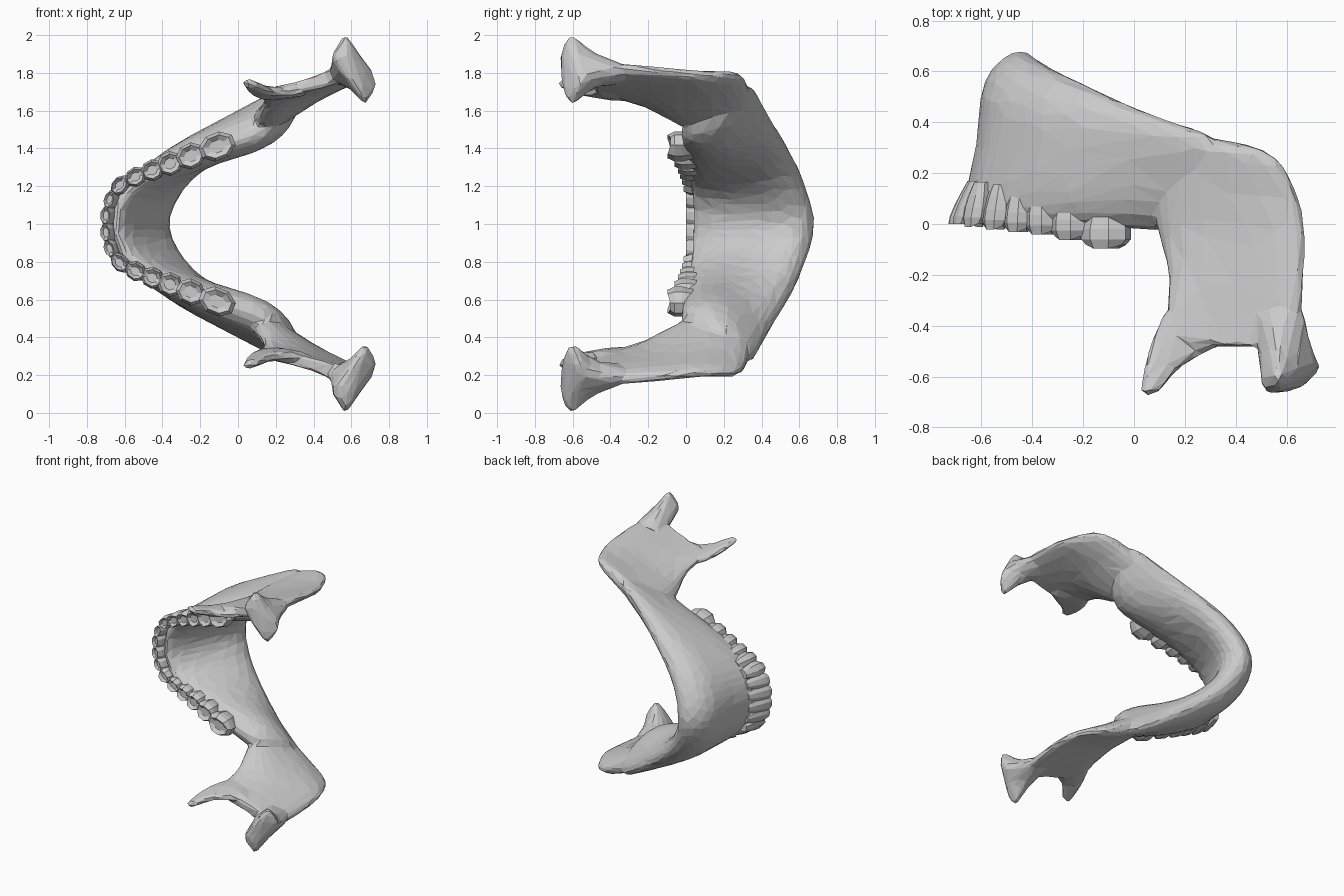
import bpy, bmesh, math
from mathutils import Vector

# Sections: (angle, three points from one edge to the other), point = x, y, half-width h, thickness
BODY = [
    (0,  (-.65, .07, 0, .10),  (-.535, .34, 0, .16),  (-.49, .595, 0, .32)),
    (33, (-.60, .07, .175, .11), (-.50, .34, .16, .19), (-.43, .55, .17, .29)),
    (55, (-.40, .05, .305, .14), (-.36, .31, .305, .19), (-.285, .51, .33, .22)),
    (62, (-.15, .05, .405, .18), (-.12, .25, .42, .21), (-.04, .415, .495, .17)),
    (65, (.06, .04, .465, .20),  (.14, .20, .505, .26), (.18, .35, .635, .14)),
    (62, (.22, .00, .54, .17),  (.31, .18, .65, .17),  (.38, .31, .75, .10)),
]
RAMUS = [
    (62, (.14, .37, .59, .11),  (.34, .325, .73, .10),  (.50, .32, .785, .07)),
    (62, (.18, .25, .58, .16),  (.38, .24, .715, .12),  (.59, .20, .79, .07)),
    (62, (.13, .10, .55, .19),  (.36, .12, .69, .12),  (.64, .06, .785, .08)),
    (64, (.15, -.05, .57, .17), (.40, -.05, .705, .09), (.65, -.05, .80, .08)),
    (68, (.18, -.20, .65, .10), (.40, -.22, .72, .08), (.64, -.20, .81, .09)),
    (72, (.15, -.35, .68, .07), (.38, -.40, .72, .06), (.63, -.36, .82, .10)),
    (72, (.12, -.44, .69, .06), (.38, -.49, .73, .06), (.60, -.46, .82, .11)),
    (72, (.14, -.46, .69, .05), (.38, -.51, .73, .05), (.58, -.48, .82, .10)),
]
CORONOID = [
    (80, (.17, -.28, .67, .08), (.28, -.32, .69, .07), (.40, -.38, .71, .06)),
    (95, (.09, -.45, .69, .06), (.20, -.47, .685, .06), (.34, -.48, .70, .05)),
    (100, (.055, -.56, .72, .05), (.115, -.55, .71, .05), (.19, -.54, .69, .05)),
    (100, (.04, -.64, .745, .05), (.075, -.64, .74, .05), (.12, -.62, .725, .05)),
    (100, (.045, -.68, .75, .05), (.065, -.68, .745, .05), (.09, -.67, .735, .05)),
]
CONDYLE = [
    (72, (.50, -.30, .77, .08), (.57, -.30, .79, .09), (.64, -.30, .81, .08)),
    (72, (.52, -.44, .79, .12), (.58, -.44, .815, .16), (.635, -.43, .82, .13)),
    (74, (.555, -.53, .81, .18), (.60, -.53, .815, .27), (.645, -.53, .81, .20)),
    (75, (.575, -.61, .84, .26), (.625, -.61, .82, .54), (.67, -.59, .79, .27)),
    (75, (.57, -.68, .84, .17), (.62, -.67, .82, .22), (.665, -.63, .79, .17)),
]


def ring(section, side):
    """Rounded eight-point cross-section."""
    a = math.radians(section[0])
    n = Vector((-math.cos(a), 0, math.sin(a)))
    pts = [(Vector(p[:3]), p[3] / 2) for p in section[1:]]
    (p0, t0), (p1, _), (p2, t2) = pts
    out = [p + n * t for p, t in pts] + [p2 + (p2 - p1).normalized() * t2]
    out += [p - n * t for p, t in reversed(pts)] + [p0 + (p0 - p1).normalized() * t0]
    return [(v.x, v.y, 1 + side * v.z) for v in out]


def loft(bm, rings):
    rows = [[bm.verts.new(p) for p in r] for r in rings]
    n = len(rows[0])
    for a, b in zip(rows, rows[1:]):
        for i in range(n):
            bm.faces.new((a[i], a[(i + 1) % n], b[(i + 1) % n], b[i]))
    bm.faces.new(rows[0])
    bm.faces.new(rows[-1])


def finish(bm, name):
    bmesh.ops.recalc_face_normals(bm, faces=bm.faces)
    me = bpy.data.meshes.new(name)
    bm.to_mesh(me)
    bm.free()
    ob = bpy.data.objects.new(name, me)
    bpy.context.collection.objects.link(ob)
    return ob


# Jaw bone: continuous arch, plus ramus, coronoid and condyle on each side
bm = bmesh.new()
loft(bm, [ring(s, -1) for s in BODY[:0:-1]] + [ring(s, 1) for s in BODY])
for side in (-1, 1):
    for part in (RAMUS, CORONOID, CONDYLE):
        loft(bm, [ring(s, side) for s in part])
bone = finish(bm, "jaw_bone")
m = bone.modifiers.new("round", 'SUBSURF')
m.levels = m.render_levels = 2
m = bone.modifiers.new("merge", 'REMESH')
m.mode, m.voxel_size, m.use_smooth_shade = 'VOXEL', .014, False
m = bone.modifiers.new("soften", 'SMOOTH')
m.factor, m.iterations = .5, 8
m = bone.modifiers.new("facet", 'DECIMATE')
m.ratio = .025

# Teeth: x, h, length along arch, width across, arch angle, crown y, lean from crown to root
TEETH = [
    (-.705, .045, .105, .06, 5, .0, .07), (-.685, .13, .10, .06, 18, .0, .06),
    (-.63, .205, .11, .08, 40, -.005, .03), (-.545, .25, .11, .095, 55, -.015, .02),
    (-.455, .285, .115, .105, 60, -.025, .01), (-.36, .32, .13, .12, 62, -.035, 0),
    (-.25, .36, .15, .13, 64, -.055, 0), (-.11, .41, .19, .14, 68, -.09, 0),
]
# Tooth profile: depth from crown to root, relative scale
PROFILE = [(.014, .45), (0, .78), (.03, 1), (.07, 1), (.12, .85), (.17, .6)]


def tooth(bm, x, h, length, width, angle, top, lean, side):
    a = math.radians(angle)
    n, t = (-math.cos(a), math.sin(a)), (math.sin(a), math.cos(a))
    rings = []
    for d, s in PROFILE:
        r = []
        for i in range(8):
            c, k = math.cos((i + .5) * math.pi / 4), math.sin((i + .5) * math.pi / 4)
            u, v = c * s * length * .54, k * s * width * .54
            bump = .01 * math.cos((i + .5) * math.pi / 2) if d == 0 and lean < .05 else 0
            r.append((x + n[0] * v + t[0] * u + lean * d / .17,
                      top + d + bump, 1 + side * (h + n[1] * v + t[1] * u)))
        rings.append(r)
    loft(bm, rings)


bm = bmesh.new()
for side in (-1, 1):
    for spec in TEETH:
        tooth(bm, *spec, side)
finish(bm, "teeth")
